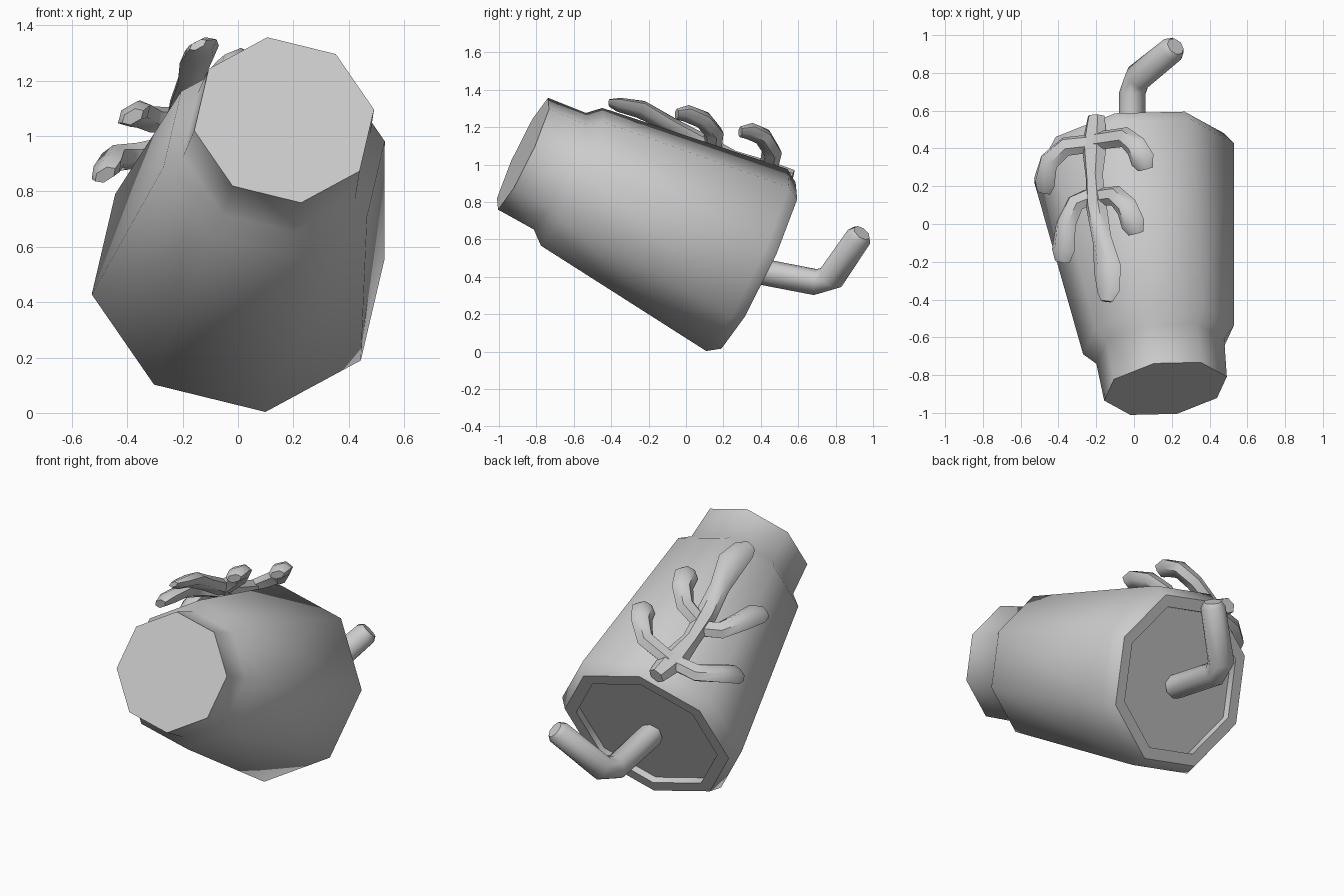
import bpy, bmesh, math
from mathutils import Vector

if "Cube" in bpy.data.objects:
    bpy.data.objects.remove(bpy.data.objects["Cube"])


def finish(name, bm, angle):
    bmesh.ops.recalc_face_normals(bm, faces=bm.faces)
    me = bpy.data.meshes.new(name)
    bm.to_mesh(me)
    bm.free()
    ob = bpy.data.objects.new(name, me)
    bpy.context.collection.objects.link(ob)
    bpy.ops.object.select_all(action='DESELECT')
    ob.select_set(True)
    bpy.context.view_layer.objects.active = ob
    bpy.ops.object.shade_smooth_by_angle(angle=math.radians(angle))
    return ob


def skin_rings(bm, rings):
    """Bridge successive vertex rings and cap both ends."""
    rings = [[bm.verts.new(p) for p in r] for r in rings]
    n = len(rings[0])
    for a, b in zip(rings, rings[1:]):
        for i in range(n):
            j = (i + 1) % n
            bm.faces.new((a[i], a[j], b[j], b[i]))
    bm.faces.new(rings[0])
    bm.faces.new(rings[-1])


def tube(name, path, widths, heights, sides, up, angle):
    """Sweep an elliptical section along a path, wide side square to 'up'."""
    pts = [Vector(p) for p in path]
    rings = []
    for k, p in enumerate(pts):
        t = (pts[min(k + 1, len(pts) - 1)] - pts[max(k - 1, 0)]).normalized()
        side = t.cross(up).normalized()
        nrm = side.cross(t)
        rings.append([p + side * math.cos(q) * widths[k] + nrm * math.sin(q) * heights[k]
                      for q in (2 * math.pi * i / sides for i in range(sides))])
    bm = bmesh.new()
    skin_rings(bm, rings)
    return finish(name, bm, angle)


# Tilted octagonal cup: wide rimmed end, shoulder and narrow end
axis = Vector((0.125, -0.897, 0.426)).normalized()
origin = Vector((0, 0.325, 0.49))
u = Vector((0.185, -0.415, -0.89))
u = (u - axis * u.dot(axis)).normalized()
w = axis.cross(u)
profile = [(0.425, -0.03), (0.425, -0.07), (0.495, -0.07), (0.542, 0),
           (0.41, 1.045), (0.347, 1.115), (0.333, 1.335)]
bm = bmesh.new()
skin_rings(bm, [[origin + axis * t + (u * math.cos(i * math.pi / 4) + w * math.sin(i * math.pi / 4)) * r
                 for i in range(8)] for r, t in profile])
finish("cup", bm, 47)

# Bent straw
tube("straw",
     [(-0.01, 0.34, 0.44), (-0.01, 0.69, 0.372), (0.02, 0.775, 0.395), (0.205, 0.925, 0.615), (0.22, 0.94, 0.635)],
     [0.07, 0.07, 0.075, 0.07, 0.05], [0.07, 0.07, 0.075, 0.07, 0.05], 8, Vector((1, 0.1, 0)), 50)

# Leaf: central stem with end lobe, then two pairs of side lobes
leaf_up = Vector((-0.45, 0.25, 0.85)).normalized()
tube("leaf_stem",
     [(-0.2, 0.57, 0.93), (-0.21, 0.42, 0.97), (-0.21, 0.25, 1.03), (-0.2, 0.1, 1.11),
      (-0.17, -0.08, 1.21), (-0.14, -0.24, 1.295), (-0.135, -0.36, 1.32), (-0.145, -0.41, 1.33)],
     [0.05, 0.075, 0.05, 0.06, 0.055, 0.08, 0.065, 0.035],
     [0.04, 0.05, 0.045, 0.045, 0.04, 0.04, 0.03, 0.015], 6, leaf_up, 50)

lobes = {
    "leaf_lobe_upper_left": [(-0.2, 0.43, 0.97), (-0.36, 0.41, 0.93), (-0.45, 0.33, 0.92), (-0.475, 0.22, 0.88), (-0.48, 0.17, 0.86)],
    "leaf_lobe_upper_right": [(-0.2, 0.44, 0.98), (-0.05, 0.46, 1.07), (0.01, 0.41, 1.15), (0.045, 0.34, 1.18), (0.06, 0.29, 1.175)],
    "leaf_lobe_middle_left": [(-0.2, 0.16, 1.06), (-0.31, 0.11, 1.06), (-0.36, 0, 1.08), (-0.375, -0.14, 1.08), (-0.38, -0.2, 1.07)],
    "leaf_lobe_middle_right": [(-0.2, 0.14, 1.08), (-0.1, 0.15, 1.17), (-0.04, 0.09, 1.24), (-0.005, 0, 1.275), (0.01, -0.05, 1.27)],
}
for name, path in lobes.items():
    tube(name, path, [0.05, 0.055, 0.06, 0.068, 0.045], [0.04, 0.045, 0.045, 0.04, 0.025], 6, leaf_up, 50)
